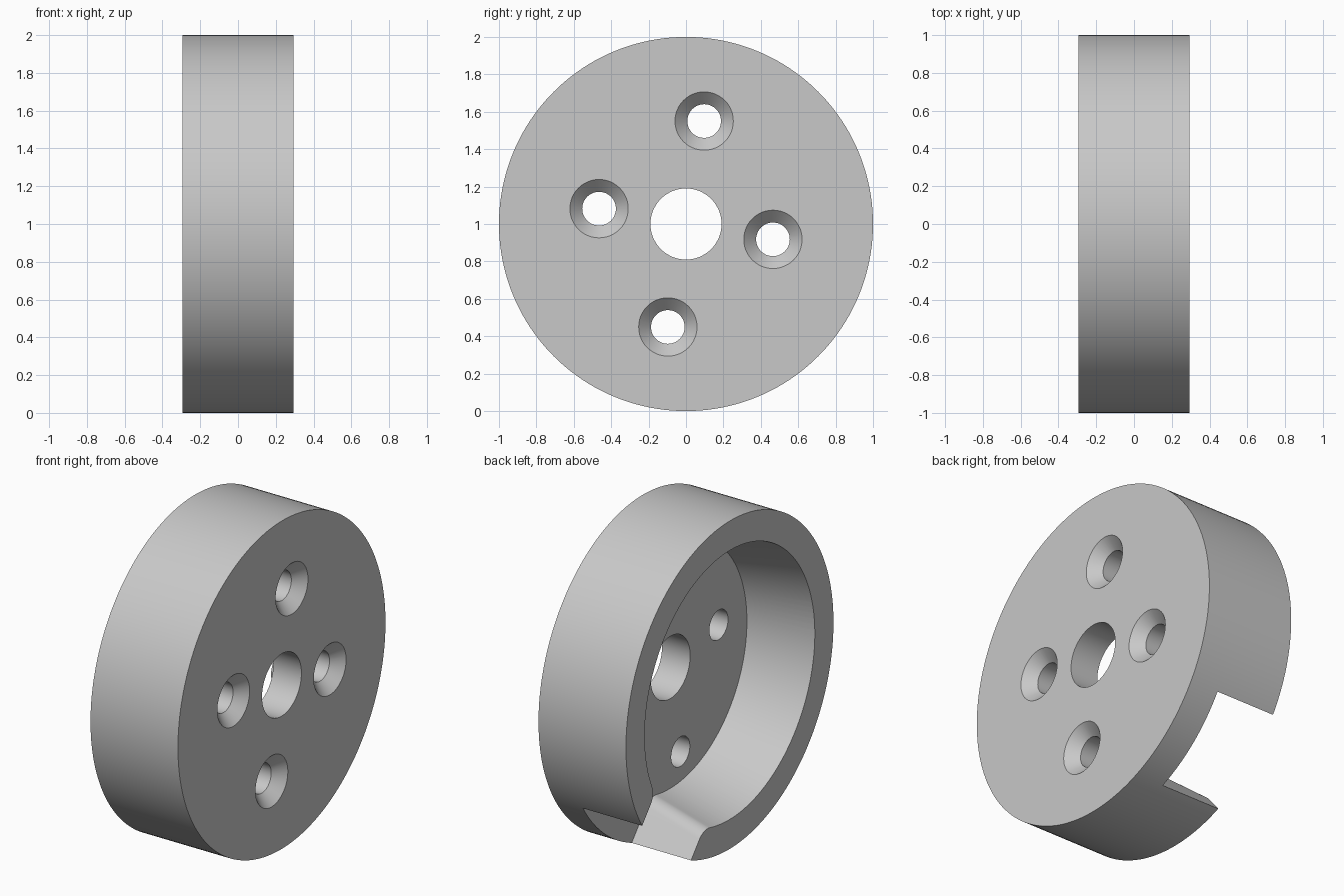
import bpy, bmesh
from math import sin, cos, pi, sqrt, atan2, radians

if "Cube" in bpy.data.objects:
    bpy.data.objects.remove(bpy.data.objects["Cube"], do_unlink=True)

HALF = 0.295            # half thickness along x
FLOOR = 0.105           # x of the recess floor
NOTCH_ANGLE = radians(-50.3)
NOTCH_HALF = 0.306
FILLET = 0.1


def loft(name, rings):
    """Closed solid through (x, outline) rings, outlines being (y, z) lists."""
    bm = bmesh.new()
    loops = [[bm.verts.new((x, y, z)) for y, z in pts] for x, pts in rings]
    for a, b in zip(loops, loops[1:]):
        n = len(a)
        for i in range(n):
            j = (i + 1) % n
            bm.faces.new((a[i], a[j], b[j], b[i]))
    bm.faces.new(loops[0])
    bm.faces.new(loops[-1])
    bmesh.ops.recalc_face_normals(bm, faces=bm.faces)
    mesh = bpy.data.meshes.new(name)
    bm.to_mesh(mesh)
    bm.free()
    obj = bpy.data.objects.new(name, mesh)
    bpy.context.collection.objects.link(obj)
    return obj


def circle(r, cy=0.0, cz=1.0, n=64):
    return [(cy + r * cos(2 * pi * i / n), cz + r * sin(2 * pi * i / n)) for i in range(n)]


def recess_outline(r):
    """Round recess joined by fillets to a straight notch through the rim."""
    w, f = NOTCH_HALF, FILLET
    d = sqrt((r + f) ** 2 - (w + f) ** 2)
    a = atan2(w + f, d)
    steps = 10
    upper = []
    for i in range(steps + 1):
        t = -pi / 2 + (a - pi / 2) * i / steps
        upper.append((d + f * cos(t), w + f + f * sin(t)))
    lower = [(u, -v) for u, v in reversed(upper)]
    n = 120
    arc = [(r * cos(t), r * sin(t))
           for t in (a + (2 * pi - 2 * a) * i / n for i in range(1, n))]
    pts = [(1.2, -w), (1.2, w)] + upper + arc + lower
    c, s = cos(NOTCH_ANGLE), sin(NOTCH_ANGLE)
    return [(u * c - v * s, 1 + u * s + v * c) for u, v in pts]


def cut(target, cutter):
    cutter.hide_render = True
    mod = target.modifiers.new("cut", 'BOOLEAN')
    mod.operation = 'DIFFERENCE'
    mod.solver = 'EXACT'
    mod.object = cutter
    bpy.context.view_layer.objects.active = target
    bpy.ops.object.modifier_apply(modifier=mod.name)
    bpy.data.objects.remove(cutter, do_unlink=True)


# Disc body
body = loft("round_housing", [(-HALF, circle(1, n=160)), (HALF, circle(1, n=160))])

# Tapered recess with rim notch, open towards -x
taper = (0.82 - 0.737) / (HALF + FLOOR)
mouth = -HALF - 0.1
cut(body, loft("recess_cutter", [(mouth, recess_outline(0.82 + 0.1 * taper)),
                                 (FLOOR, recess_outline(0.737))]))

# Centre bore
cut(body, loft("bore_cutter", [(-0.1, circle(0.19)), (0.4, circle(0.19))]))

# Countersunk screw holes, in two opposite pairs
for radius, angle in ((0.559, 80), (0.472, 170), (0.559, 260), (0.472, 350)):
    cy = radius * cos(radians(angle))
    cz = 1 + radius * sin(radians(angle))
    rings = [(-0.1, 0.09), (HALF - 0.066, 0.09), (HALF + 0.02, 0.176)]
    cut(body, loft("screw_cutter", [(x, circle(r, cy, cz, 48)) for x, r in rings]))

# Plain grey finish
grey = bpy.data.materials.new("light_grey")
grey.use_nodes = True
colour = (0.58, 0.58, 0.58, 1)
grey.diffuse_color = colour
grey.node_tree.nodes["Principled BSDF"].inputs["Base Color"].default_value = colour
body.data.materials.clear()
body.data.materials.append(grey)

bpy.ops.object.select_all(action='DESELECT')
body.select_set(True)
bpy.context.view_layer.objects.active = body
bpy.ops.object.shade_smooth_by_angle(angle=radians(30))
